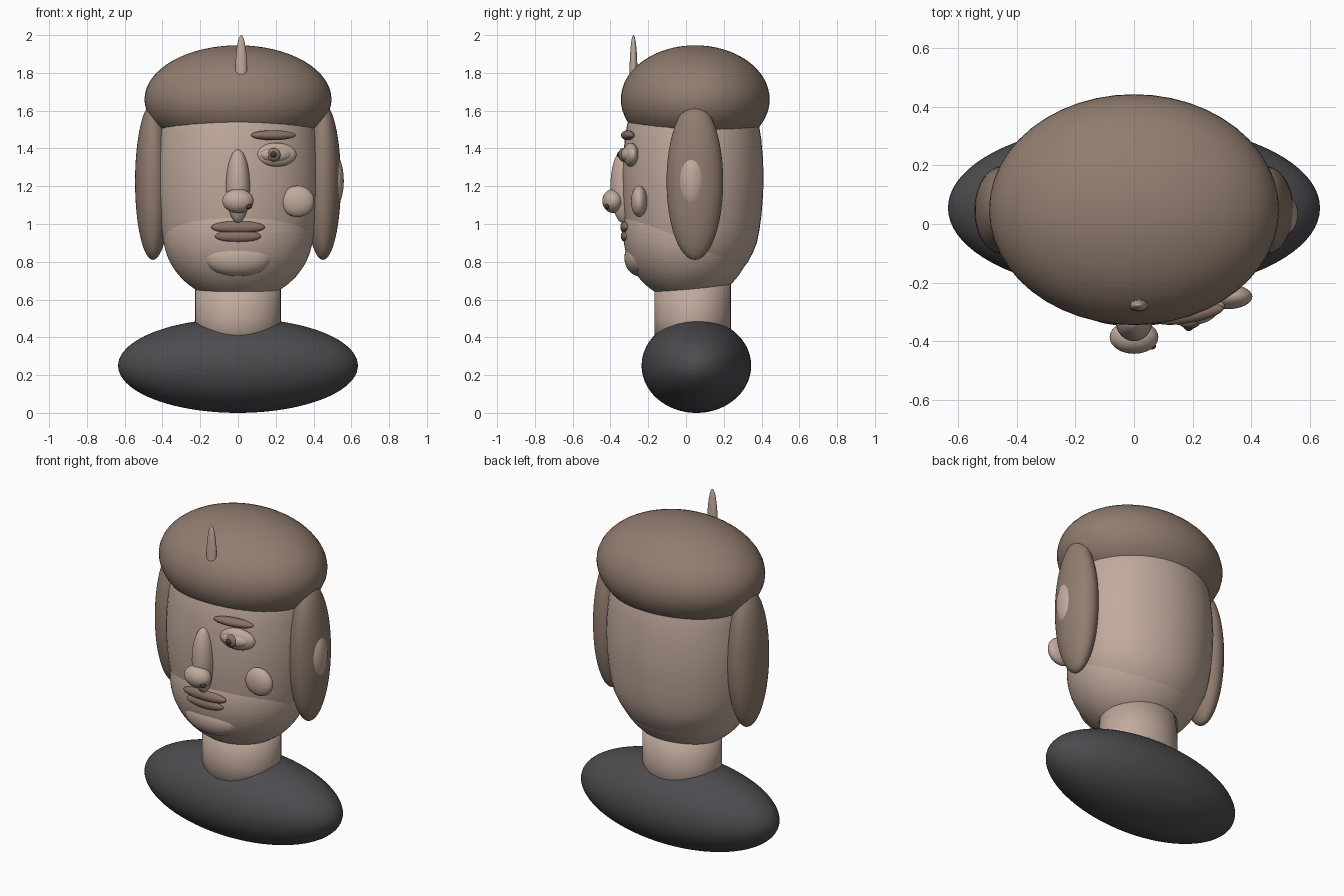
import bpy, bmesh, math
from mathutils import Matrix

if "Cube" in bpy.data.objects:
    bpy.data.objects.remove(bpy.data.objects["Cube"])


def material(name, rgb):
    m = bpy.data.materials.new(name)
    m.diffuse_color = (*rgb, 1)
    m.use_nodes = True
    m.node_tree.nodes["Principled BSDF"].inputs["Base Color"].default_value = m.diffuse_color
    return m


SKIN = material("skin", (0.53, 0.40, 0.335))
HAIR = material("hair_brown", (0.285, 0.205, 0.16))
LIP = material("lip_brown", (0.25, 0.17, 0.13))
SHIRT = material("charcoal_cloth", (0.072, 0.07, 0.078))
DARK = material("dark_brown", (0.06, 0.045, 0.04))


def finish(bm, name, mat, smooth=True):
    me = bpy.data.meshes.new(name)
    bmesh.ops.recalc_face_normals(bm, faces=bm.faces)
    for f in bm.faces:
        f.smooth = smooth
    bm.to_mesh(me)
    bm.free()
    me.materials.append(mat)
    ob = bpy.data.objects.new(name, me)
    bpy.context.collection.objects.link(ob)
    return ob


def blob(name, centre, radii, mat, turn=0.0, facets=0):
    """Ellipsoid turned about z (degrees); facets > 0 gives a flat icosphere."""
    bm = bmesh.new()
    if facets:
        bmesh.ops.create_icosphere(bm, subdivisions=facets, radius=1)
    else:
        bmesh.ops.create_uvsphere(bm, u_segments=48, v_segments=32, radius=1)
    bm.transform(Matrix.Translation(centre)
                 @ Matrix.Rotation(math.radians(turn), 4, 'Z')
                 @ Matrix.Diagonal((*radii, 1)))
    return finish(bm, name, mat, not facets)


def loft(name, profile, rx, ry, cy, mat, n=48):
    """Stack of elliptical rings from (height, scale) pairs, capped."""
    bm = bmesh.new()
    rings = []
    for z, s in profile:
        rings.append([bm.verts.new((rx * s * math.cos(i * math.tau / n),
                                    cy + ry * s * math.sin(i * math.tau / n), z))
                      for i in range(n)])
    for a, b in zip(rings, rings[1:]):
        for i in range(n):
            j = (i + 1) % n
            bm.faces.new((a[i], a[j], b[j], b[i]))
    bm.faces.new(rings[0])
    bm.faces.new(rings[-1])
    return finish(bm, name, mat)


# Shoulders and neck
blob("shoulders", (0, 0.055, 0.25), (0.635, 0.29, 0.25), SHIRT, facets=5)
loft("neck", [(0.35, 1), (0.5, 1), (0.72, 1)], 0.227, 0.202, 0.035, SKIN)

# Head and jaw
loft("head", [(0.70, 0.5), (0.74, 0.66), (0.80, 0.78), (0.85, 0.85), (0.90, 0.905),
              (0.97, 0.942), (1.05, 0.97), (1.15, 0.992), (1.25, 1.0), (1.35, 0.99),
              (1.45, 0.966), (1.52, 0.936), (1.62, 0.86), (1.72, 0.73), (1.82, 0.5)],
     0.438, 0.374, 0.037, SKIN)
blob("jaw", (0, 0.01, 0.95), (0.397, 0.342, 0.36), SKIN, facets=5)
blob("chin", (0, -0.24, 0.822), (0.18, 0.086, 0.1), SKIN)

# Hair cap and side locks
blob("hair_cap", (0, 0.049, 1.66), (0.495, 0.394, 0.286), HAIR)
for side, label in ((-1, "left"), (1, "right")):
    blob("hair_lock_" + label, (side * 0.45, 0.047, 1.225), (0.095, 0.15, 0.415), HAIR)
blob("hair_spike", (0.017, -0.278, 1.79), (0.032, 0.021, 0.21), SKIN)

# Nose
blob("nose_bridge", (0, -0.33, 1.2), (0.063, 0.07, 0.195), SKIN)
blob("nose_tip", (0, -0.386, 1.122), (0.083, 0.057, 0.063), SKIN)
blob("nostril", (0.055, -0.417, 1.093), (0.02, 0.012, 0.014), DARK)

# Single eye with brow
blob("eyelid", (0.203, -0.293, 1.367), (0.108, 0.04, 0.063), SKIN, 8)
blob("eyeball", (0.2, -0.31, 1.367), (0.083, 0.036, 0.04), SKIN, 8)
blob("iris", (0.19, -0.335, 1.367), (0.036, 0.022, 0.036), LIP)
blob("pupil", (0.187, -0.35, 1.367), (0.017, 0.015, 0.017), DARK)
blob("eyebrow", (0.187, -0.308, 1.47), (0.121, 0.03, 0.026), LIP, 10)

# Cheek and ear
blob("cheek", (0.316, -0.248, 1.12), (0.088, 0.043, 0.083), SKIN, facets=4)
blob("ear", (0.5, 0.032, 1.228), (0.06, 0.075, 0.15), SKIN)

# Lips
blob("upper_lip", (0, -0.318, 0.983), (0.142, 0.03, 0.033), LIP)
blob("lower_lip", (0, -0.315, 0.935), (0.122, 0.03, 0.033), LIP)
